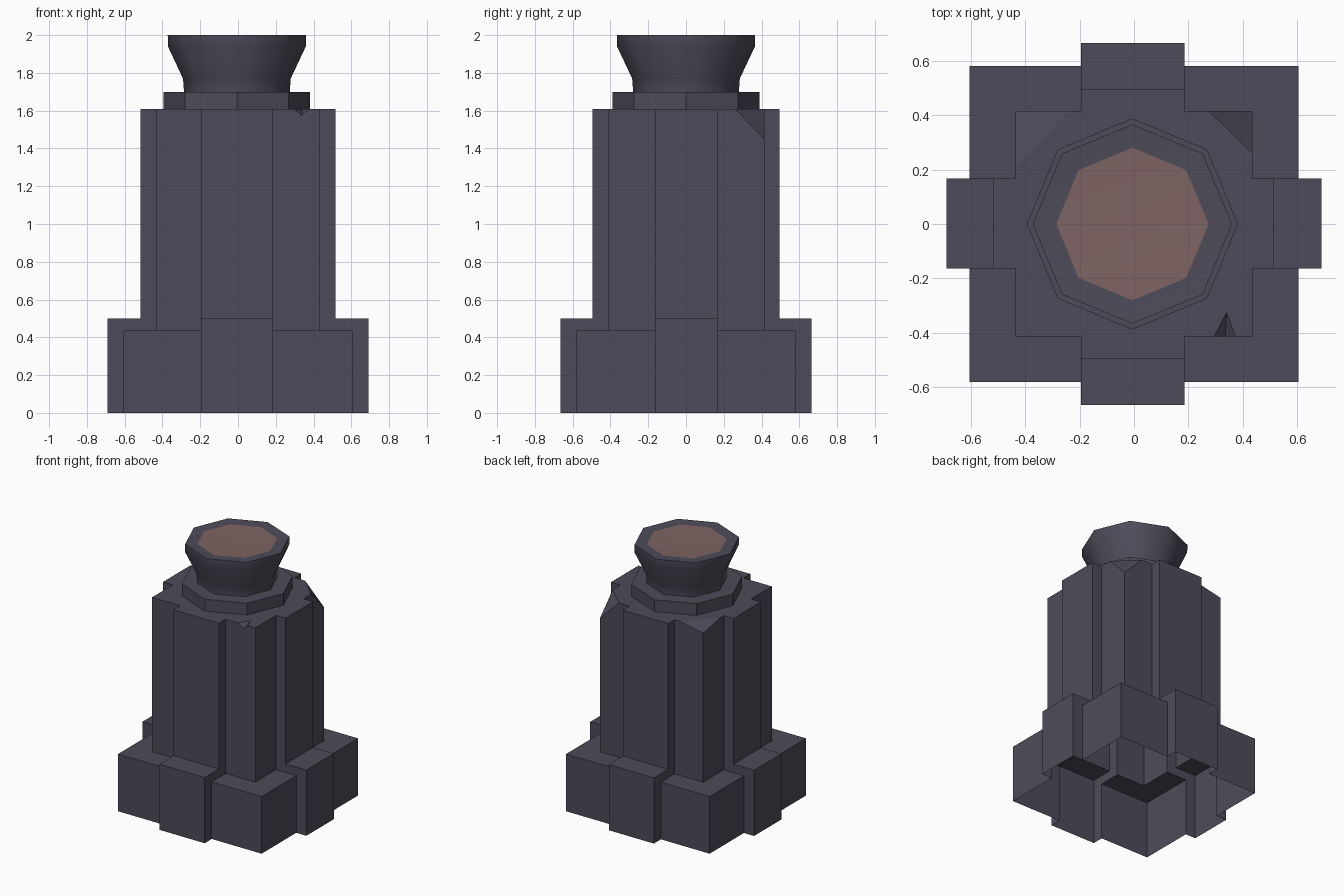
import bpy, bmesh, math
from mathutils import Vector

if "Cube" in bpy.data.objects:
    bpy.data.objects.remove(bpy.data.objects["Cube"])


def material(name, rgb):
    m = bpy.data.materials.new(name)
    m.diffuse_color = (*rgb, 1)
    m.use_nodes = True
    m.node_tree.nodes["Principled BSDF"].inputs["Base Color"].default_value = m.diffuse_color
    return m


SLATE = material("dark_slate", (0.075, 0.071, 0.100))
EMBER = material("dull_red_brown", (0.205, 0.127, 0.122))


def finish(name, bm, mats=(SLATE,)):
    me = bpy.data.meshes.new(name)
    bm.to_mesh(me)
    bm.free()
    for m in mats:
        me.materials.append(m)
    ob = bpy.data.objects.new(name, me)
    bpy.context.collection.objects.link(ob)
    return ob


def box(name, x0, x1, y0, y1, h):
    bm = bmesh.new()
    bmesh.ops.create_cube(bm, size=1)
    for v in bm.verts:
        v.co = (x1 if v.co.x > 0 else x0, y1 if v.co.y > 0 else y0, h if v.co.z > 0 else 0)
    return finish(name, bm)


def hull(name, pts):
    bm = bmesh.new()
    for p in pts:
        bm.verts.new(p)
    bmesh.ops.convex_hull(bm, input=bm.verts)
    bmesh.ops.recalc_face_normals(bm, faces=bm.faces)
    return finish(name, bm)


def combine(target, other, operation):
    mod = target.modifiers.new("combine", 'BOOLEAN')
    mod.operation, mod.solver, mod.object = operation, 'EXACT', other
    bpy.context.view_layer.objects.active = target
    bpy.ops.object.modifier_apply(modifier=mod.name)
    bpy.data.objects.remove(other)


def lathe(name, cx, profile, mats=(SLATE,), sides=8):
    """Eight-sided stack of rings; the last ring is capped with the last material."""
    bm = bmesh.new()
    rings = [[bm.verts.new((cx + r * math.cos(2 * math.pi * i / sides),
                            r * math.sin(2 * math.pi * i / sides), z))
              for i in range(sides)] for r, z in profile]
    for a, b in zip(rings, rings[1:]):
        for i in range(sides):
            j = (i + 1) % sides
            bm.faces.new((a[i], a[j], b[j], b[i]))
    bm.faces.new(rings[-1]).material_index = len(mats) - 1
    return finish(name, bm, mats)


# Plinth and tower shaft, each a block with a cross of buttresses
body = box("tower_body", -0.605, 0.605, -0.58, 0.58, 0.435)
for dims in ((-0.69, 0.69, -0.163, 0.167, 0.50),
             (-0.195, 0.185, -0.665, 0.665, 0.50),
             (-0.435, 0.435, -0.413, 0.415, 1.61),
             (-0.517, 0.515, -0.163, 0.167, 1.61),
             (-0.195, 0.185, -0.495, 0.495, 1.61)):
    combine(body, box("block", *dims), 'UNION')

# Broken back corners: a large and a shallow cut
for sx, px, py, pz in ((1, 0.275, 0.26, 1.45), (-1, 0.24, 0.21, 1.57)):
    tri = [Vector((sx * px, 0.415, 1.61)), Vector((sx * 0.435, py, 1.61)),
           Vector((sx * 0.435, 0.415, pz))]
    mid = sum(tri, Vector()) / 3
    wide = [mid + (p - mid) * 1.5 for p in tri]
    combine(body, hull("chip", wide + [Vector((sx * 0.6, 0.6, 1.9))]), 'DIFFERENCE')

# Small nick in the front edge
a, b = Vector((0.295, -0.413, 1.61)), Vector((0.373, -0.413, 1.61))
c, d = Vector((0.34, -0.325, 1.61)), Vector((0.336, -0.413, 1.575))
combine(body, hull("nick", [c + (c - d) * 0.5, d + (d - c) * 0.5, a * 2 - d, b * 2 - d]),
        'DIFFERENCE')

# The body is a shell, open underneath
bm = bmesh.new()
bm.from_mesh(body.data)
under = [f for f in bm.faces if f.calc_center_median().z < 0.001]
bmesh.ops.delete(bm, geom=under, context='FACES')
bm.to_mesh(body.data)
bm.free()

# Collar and flared chimney with a glowing mouth
lathe("collar", -0.006, ((0.388, 1.61), (0.388, 1.70)))
chimney = lathe("chimney", -0.006, ((0.28, 1.70), (0.285, 1.77), (0.365, 1.94), (0.366, 2.0),
                                    (0.28, 1.995)), (SLATE, EMBER))
bpy.ops.object.select_all(action='DESELECT')
chimney.select_set(True)
bpy.context.view_layer.objects.active = chimney
bpy.ops.object.shade_smooth_by_angle(angle=math.radians(50))
